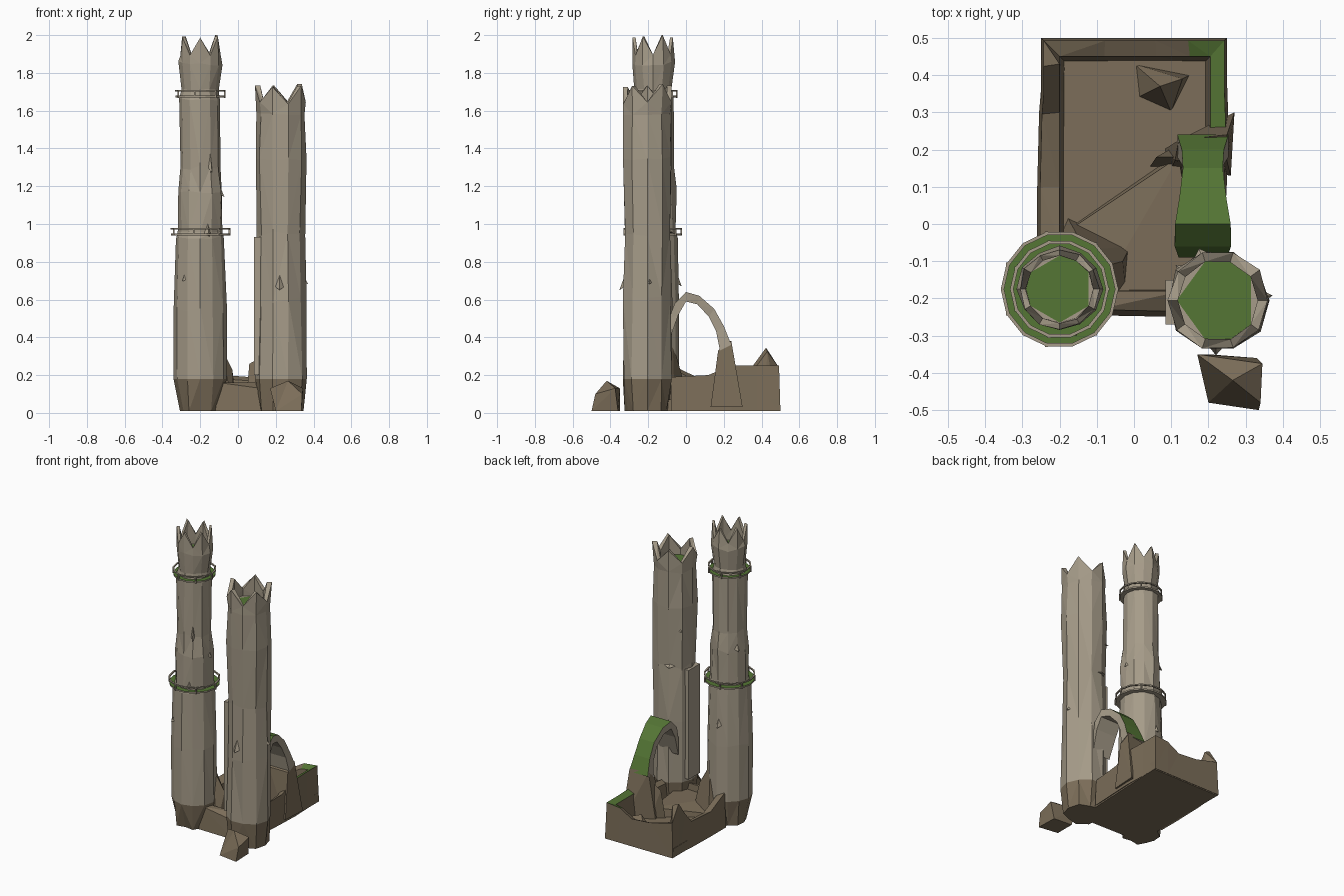
import bpy, bmesh, math, random
from mathutils import Vector

cube = bpy.data.objects.get("Cube")
if cube:
    bpy.data.objects.remove(cube, do_unlink=True)
rng = random.Random(7)


def material(name, colour):
    m = bpy.data.materials.new(name)
    m.use_nodes = True
    m.diffuse_color = (*colour, 1)
    m.node_tree.nodes["Principled BSDF"].inputs["Base Color"].default_value = (*colour, 1)
    return m


STONE, EARTH, MOSS = 0, 1, 2
MATS = [material("pale stone", (0.38, 0.33, 0.25)),
        material("brown rock", (0.2, 0.155, 0.1)),
        material("green moss", (0.09, 0.18, 0.035))]


def finish(name, bm, rule, triangulate=True):
    """Turn a bmesh into an object and colour each face by a rule."""
    bmesh.ops.recalc_face_normals(bm, faces=bm.faces)
    if triangulate:
        bmesh.ops.triangulate(bm, faces=bm.faces)
    for f in bm.faces:
        f.material_index = rule(f) if callable(rule) else rule
    mesh = bpy.data.meshes.new(name)
    bm.to_mesh(mesh)
    bm.free()
    for m in MATS:
        mesh.materials.append(m)
    ob = bpy.data.objects.new(name, mesh)
    bpy.context.collection.objects.link(ob)
    return ob


def bridge(bm, loops, closed=True):
    """Skin neighbouring loops of vertices with quads."""
    n = len(loops[0])
    for a, b in zip(loops, loops[1:]):
        for i in range(n if closed else n - 1):
            j = (i + 1) % n
            bm.faces.new((a[i], a[j], b[j], b[i]))


def rock(name, points, rule=EARTH):
    """Angular stone: convex hull of a few points."""
    bm = bmesh.new()
    for p in points:
        bm.verts.new(p)
    out = bmesh.ops.convex_hull(bm, input=bm.verts)
    bmesh.ops.delete(bm, geom=list({v for v in out["geom_interior"] if isinstance(v, bmesh.types.BMVert)}),
                     context='VERTS')
    return finish(name, bm, rule)


def tower(name, x, y, sides, profile, top, notch, rim, inner, floor):
    """Hollow battlemented tower with slightly uneven rings."""
    bm = bmesh.new()

    def ring(r, heights, wobble, spin=0.0):
        loop = []
        for i in range(sides):
            a = math.tau * (i + spin) / sides
            q = r + rng.uniform(-wobble, wobble)
            loop.append(bm.verts.new((x + q * math.cos(a), y + q * math.sin(a), heights[i])))
        return loop

    loops = []
    for r, z, wobble in profile:
        loops.append(ring(r, [z + rng.uniform(-2, 2) * wobble * (z > 0.3) for _ in range(sides)], wobble))
    teeth = [(top if i % 2 else notch) - rng.uniform(0, 0.015) for i in range(sides)]
    teeth[1] = top
    loops.append(ring(rim, teeth, 0.004))
    loops.append(ring(inner, teeth, 0.003))
    loops.append(ring(inner, [floor] * sides, 0.0))
    bridge(bm, loops)
    bm.faces.new(loops[0])
    bm.faces.new(loops[-1])

    def colour(f):
        c = f.calc_center_median()
        if c.z < 0.19:
            return EARTH
        near = (Vector((c.x - x, c.y - y))).length < inner * 0.85
        return MOSS if near and abs(c.z - floor) < 0.01 else STONE

    return finish(name, bm, colour)


# Two ruined towers
tall = (-0.2, -0.175)
broad = (0.225, -0.205)
tower("tall_tower", *tall, 12,
      [(0.105, 0.01, 0.015), (0.138, 0.18, 0.006), (0.137, 0.55, 0.006), (0.128, 0.93, 0.005),
       (0.118, 0.96, 0.003), (0.12, 1.18, 0.008), (0.107, 1.3, 0.006), (0.108, 1.66, 0.004),
       (0.096, 1.71, 0.003), (0.112, 1.85, 0.006)],
      2.0, 1.9, 0.108, 0.09, 1.83)
tower("broad_tower", *broad, 10,
      [(0.115, 0.01, 0.012), (0.136, 0.18, 0.007), (0.133, 0.6, 0.008), (0.13, 0.95, 0.008),
       (0.135, 1.35, 0.006), (0.132, 1.58, 0.006)],
      1.74, 1.65, 0.136, 0.11, 1.6)


# Mossy ledges with a thin rail on short posts
def hoop(bm, x, y, r0, r1, z0, z1, sides=14):
    section = [(r0, z0), (r1, z0), (r1, z1), (r0, z1)]
    loops = []
    for i in range(sides):
        a = math.tau * i / sides
        loops.append([bm.verts.new((x + r * math.cos(a), y + r * math.sin(a), z)) for r, z in section])
    bridge(bm, loops + loops[:1])


for label, r0, r1, z in (("lower", 0.11, 0.155, 0.94), ("upper", 0.095, 0.13, 1.67)):
    bm = bmesh.new()
    hoop(bm, *tall, r0, r1, z, z + 0.01)
    finish(label + "_ledge", bm, lambda f: MOSS if f.normal.z > 0.5 else STONE)
    bm = bmesh.new()
    hoop(bm, *tall, r1 - 0.006, r1 + 0.003, z + 0.032, z + 0.04)
    for i in range(7):
        a = math.tau * i / 7
        post = bmesh.ops.create_cube(bm, size=0.008)["verts"]
        bmesh.ops.scale(bm, vec=(1, 1, 5), verts=post)
        bmesh.ops.translate(bm, verts=post, vec=(tall[0] + r1 * math.cos(a),
                                                 tall[1] + r1 * math.sin(a), z + 0.018))
    finish(label + "_rail", bm, STONE)

# Courtyard floor: flat slab with a raised wedge in front of a diagonal step
rock("courtyard_floor", [(x, y, z) for x, y in ((-0.25, -0.22), (0.22, -0.24), (0.25, 0.49), (-0.25, 0.49))
                         for z in (0.01, 0.07)])
rock("floor_step", [(x, y, 0.02) for x, y in ((-0.2, -0.02), (0.12, 0.2), (0.2, -0.2), (-0.1, -0.24))]
     + [(-0.18, -0.02, 0.09), (0.12, 0.18, 0.13), (0.18, -0.2, 0.12), (-0.1, -0.2, 0.11)])

# Broken enclosing wall, swept around the courtyard
path = [(-0.26, -0.05, 0.24), (-0.26, 0.1, 0.17), (-0.255, 0.3, 0.18), (-0.25, 0.36, 0.25),
        (-0.25, 0.43, 0.345), (-0.25, 0.5, 0.24), (-0.08, 0.5, 0.2), (0.06, 0.5, 0.19),
        (0.15, 0.5, 0.24), (0.25, 0.5, 0.25), (0.25, 0.38, 0.25), (0.255, 0.24, 0.25),
        (0.25, 0.12, 0.2), (0.24, -0.08, 0.19)]
bm = bmesh.new()
loops = []
for x, y, z in path:
    ix, iy = max(-0.2, min(0.205, x)), min(0.45, y)
    loops.append([bm.verts.new(p) for p in ((x, y, 0.01), (x * 0.97, y * 0.985, z),
                                            (ix, iy, z - 0.02), (ix * 0.93, iy * 0.97, 0.05))])
bridge(bm, loops)
bm.faces.new(loops[0])
bm.faces.new(loops[-1])


def wall_colour(f):
    c = f.calc_center_median()
    up = f.normal.z > 0.6 and c.z > 0.15
    return MOSS if up and (c.x > 0.13 and c.y > 0.24 or c.x < -0.2 and 0.35 < c.y < 0.44) else EARTH


finish("courtyard_wall", bm, wall_colour)

# Low front wall and the rocky foot beside the tall tower
rock("front_wall", [(x, y, z) for x, y, z in
                    ((-0.12, -0.245, 0.01), (0.14, -0.25, 0.01), (-0.12, -0.17, 0.01), (0.14, -0.17, 0.01),
                     (-0.1, -0.23, 0.16), (0.12, -0.235, 0.13), (-0.1, -0.18, 0.16), (0.13, -0.18, 0.16))])
rock("tower_buttress", [(-0.24, -0.1, 0.02), (-0.02, -0.2, 0.02), (-0.01, -0.06, 0.05), (-0.18, 0.02, 0.05),
                        (-0.1, -0.12, 0.37), (-0.13, -0.07, 0.37), (-0.03, -0.1, 0.23)])

# Pier and loose rocks
rock("bridge_pier", [(0.1, 0.15, 0.03), (0.26, 0.13, 0.03), (0.27, 0.3, 0.03), (0.08, 0.2, 0.03),
                     (0.11, 0.17, 0.33), (0.25, 0.17, 0.33), (0.25, 0.24, 0.38), (0.12, 0.225, 0.38)])
rock("pier_shoulder", [(0.04, 0.15, 0.03), (0.13, 0.15, 0.03), (0.13, 0.22, 0.03), (0.06, 0.18, 0.26),
                       (0.13, 0.18, 0.3)])
rock("courtyard_rock", [(0.0, 0.43, 0.06), (0.01, 0.34, 0.06), (0.1, 0.3, 0.06), (0.15, 0.4, 0.06),
                        (0.07, 0.37, 0.17), (0.13, 0.39, 0.15)])
rock("fallen_block", [(0.17, -0.35, 0.13), (0.2, -0.48, 0.01), (0.335, -0.5, 0.01), (0.34, -0.48, 0.1),
                      (0.345, -0.375, 0.13), (0.33, -0.36, 0.01), (0.2, -0.35, 0.01), (0.265, -0.42, 0.17)])

# Arched bridge: curved strip with a mossy top
outer = [(-0.09, 0.5), (-0.06, 0.58), (0.0, 0.64), (0.07, 0.62), (0.15, 0.55), (0.2, 0.46), (0.24, 0.36)]
under = [(-0.09, 0.38), (-0.04, 0.52), (0.0, 0.59), (0.06, 0.575), (0.12, 0.51), (0.16, 0.43), (0.18, 0.33)]
bm = bmesh.new()
loops = []
for i, ((yo, zo), (yu, zu)) in enumerate(zip(outer, under)):
    flare = 0.012 * math.sin(i * 1.1)
    x0, x1 = 0.12 - flare, 0.25 + flare
    loops.append([bm.verts.new(p) for p in ((x0, yo, zo), (x1, yo, zo), (x1, yu, zu), (x0, yu, zu))])
bridge(bm, loops)
bm.faces.new(loops[0])
bm.faces.new(loops[-1])
finish("arched_bridge", bm, lambda f: MOSS if f.normal.z > 0.25 else STONE)


# Chipped stones and mossy sills jutting from the towers
def chip(name, centre, angle, radius, z, w, h):
    d = Vector((math.cos(angle), math.sin(angle), 0))
    s = Vector((-d.y, d.x, 0)) * w
    p = Vector((*centre, z)) + d * radius
    up = Vector((0, 0, h))
    rock(name, [p - s - d * 0.03, p + s - d * 0.03, p + d * 0.018 - up * 0.3, p - d * 0.03 + up],
         lambda f: MOSS if f.normal.z > 0.75 else STONE)


for i, (c, deg, r, z, w, h) in enumerate((
        (broad, -92, 0.13, 0.68, 0.04, 0.1), (broad, 5, 0.13, 0.7, 0.03, 0.06),
        (broad, 110, 0.13, 0.96, 0.05, 0.03), (broad, 140, 0.13, 1.2, 0.03, 0.03),
        (tall, -60, 0.108, 1.33, 0.025, 0.2), (tall, -70, 0.12, 0.97, 0.04, 0.12),
        (tall, 0, 0.11, 1.17, 0.04, 0.09), (tall, 95, 0.135, 0.7, 0.04, 0.1),
        (tall, -130, 0.13, 0.72, 0.03, 0.08), (tall, 150, 0.115, 1.2, 0.04, 0.08))):
    chip("chipped_stone_%d" % (i + 1), c, math.radians(deg), r, z, w, h)

# Flat buttress on the side of the broad tower
rock("broad_tower_buttress", [(x, y, z) for x in (0.085, 0.16) for y in (-0.27, -0.15) for z in (0.2, 0.93)], STONE)
